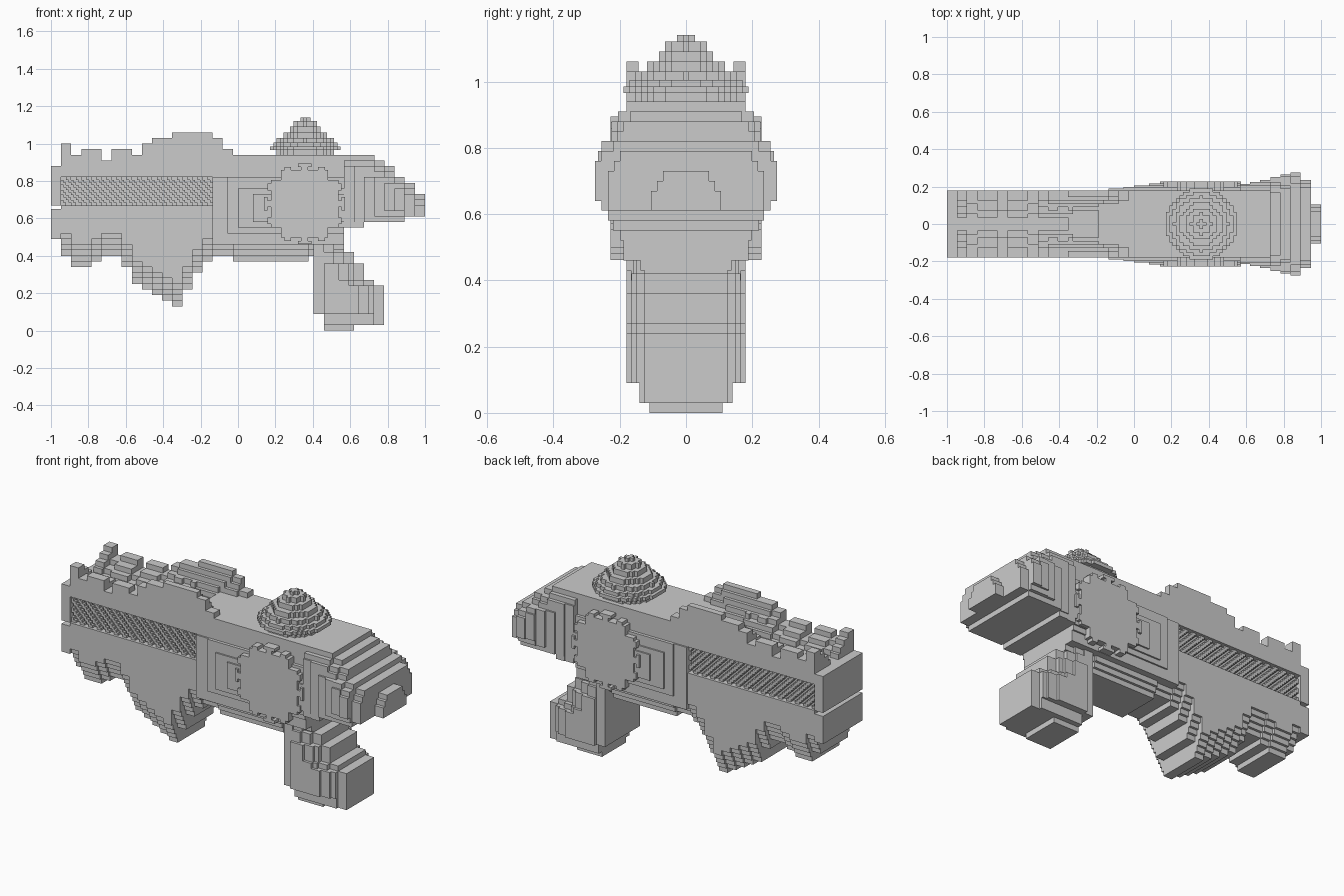
import bpy, bmesh, math

if "Cube" in bpy.data.objects:
    bpy.data.objects.remove(bpy.data.objects["Cube"])


def relief(name, a_range, b_range, da, db, span, axis):
    """Stepped solid: every grid cell is a block reaching span(a, b) = (lo, hi) along the axis."""
    na = round((a_range[1] - a_range[0]) / da)
    nb = round((b_range[1] - b_range[0]) / db)
    sa, sb = (a_range[1] - a_range[0]) / na, (b_range[1] - b_range[0]) / nb
    A = [a_range[0] + i * sa for i in range(na + 1)]
    B = [b_range[0] + j * sb for j in range(nb + 1)]
    cells = {}
    for i in range(na):
        for j in range(nb):
            s = span(A[i] + sa / 2, B[j] + sb / 2)
            if s and s[1] > s[0]:
                cells[i, j] = (round(s[0], 4), round(s[1], 4))
    bm = bmesh.new()

    def face(pts):
        if axis == 'y':
            pts = [(a, h, b) for a, b, h in reversed(pts)]
        bm.faces.new([bm.verts.new(p) for p in pts])

    for (i, j), (lo, hi) in cells.items():
        c = [(A[i], B[j]), (A[i + 1], B[j]), (A[i + 1], B[j + 1]), (A[i], B[j + 1])]
        face([(*p, hi) for p in c])
        face([(*p, lo) for p in reversed(c)])
        for k, (di, dj) in enumerate(((0, -1), (1, 0), (0, 1), (-1, 0))):
            p, q = c[k], c[(k + 1) % 4]
            n = cells.get((i + di, j + dj))
            walls = [(lo, hi)] if n is None else [(max(lo, n[1]), hi), (lo, min(hi, n[0]))]
            for u, v in walls:
                if v - u > 1e-5:
                    face([(*p, u), (*q, u), (*q, v), (*p, v)])
    bmesh.ops.remove_doubles(bm, verts=bm.verts, dist=1e-5)
    me = bpy.data.meshes.new(name)
    bm.to_mesh(me)
    bm.free()
    ob = bpy.data.objects.new(name, me)
    bpy.context.collection.objects.link(ob)
    return ob


def stairs(table, x):
    """Value of the last step whose start lies below x."""
    value = table[0][1]
    for start, v in table:
        if x >= start:
            value = v
    return value


def sym(w):
    return (-w, w) if w > 0 else None


def snap(v, s):
    return round(v / s) * s


# Lower barrel with tapered fore grip
BOTTOM = [(-1, .4), (-.892, .34), (-.784, .37), (-.73, .4), (-.622, .33), (-.568, .24),
          (-.514, .21), (-.46, .18), (-.406, .15), (-.352, .13), (-.298, .22),
          (-.244, .31), (-.19, .37), (-.136, .4), (-.03, .37), (.38, .4)]


def lower_width(x, z):
    d = z - stairs(BOTTOM, x)
    if d < 0:
        return 0
    return .18 - .014 * max(0, 4 - int(d / .03))


relief("lower_barrel", (-.946, -.136), (.13, .67), .054, .03,
       lambda x, z: sym(lower_width(x, z)), 'y')

# Muzzle end blocks
relief("muzzle_lower", (-1, -.946), (.49, .65), .054, .16, lambda x, z: sym(.18), 'y')
relief("muzzle_upper", (-1, -.946), (.67, .88), .054, .21, lambda x, z: sym(.18), 'y')

# Diagonal lattice recessed in the side slots
relief("slot_lattice", (-.946, -.136), (.67, .82), .0135, .0136,
       lambda x, z: sym(.145 + .02 * (((x + z) / .054) % 1 < .5)), 'y')

# Twin side fins with a stepped valley between them
TOP = [(-1, 1.0), (-.9, .94), (-.85, .97), (-.73, .91), (-.67, .97), (-.58, .94),
       (-.52, 1.0), (-.46, 1.035), (-.352, 1.06), (-.14, 1.03), (-.085, .97)]


def valley(x, y):
    top = stairs(TOP, x)
    t = min(1, max(0, (x + .5) / .45))
    floor, inner = .86 + .08 * t, .12 * t
    slope = min(1, max(0, (abs(y) - inner) / (.155 - inner)))
    return .82, min(top, snap(floor + (max(top, floor) - floor) * slope, .03) + .01)


relief("top_fins", (-.946, -.028), (-.18, .18), .027, .018, valley, 'z')


# Central body with bulging side collars
def body_width(x, z):
    w = lower_width(x, z)
    ring = int((.18 - abs(z - .66)) / .035)
    if ring >= 0 and w > 0:
        w = max(w, .18 + .009 * min(4, ring + 1, 1 + int((x + .136) / .07)))
    return w


relief("body", (-.136, .566), (.37, .82), .027, .03, lambda x, z: sym(body_width(x, z)), 'y')
relief("body_top", (-.028, .566), (.82, .94), .054, .03, lambda x, z: sym(.18), 'y')


# Toothed side discs
def gear(x, z):
    dx, dz = x - .356, z - .678
    r, a = math.hypot(dx, dz), math.atan2(dz, dx)
    return sym(.228) if r < (.215 if math.cos(12 * a) > -.1 else .19) else None


relief("side_gear", (.14, .572), (.462, .894), .018, .018, gear, 'y')

# Flared rear housing
REAR_TOP = [(.5, .94), (.72, .91), (.775, .88), (.83, .82), (.885, .79), (.94, .73)]
REAR_LOW = [(.5, .55), (.67, .58), (.88, .61)]
REAR_W = [(.5, .215), (.62, .225), (.67, .235), (.72, .25), (.775, .265), (.83, .275),
          (.885, .235), (.94, .105)]
CAP = [(0, .22), (.58, .235), (.61, .255), (.64, .275), (.79, .255), (.82, .225),
       (.88, .205), (.91, .18)]


def rear(x, z):
    top, low = stairs(REAR_TOP, x), stairs(REAR_LOW, x)
    if not low < z < top:
        return None
    w = min(stairs(REAR_W, x), stairs(CAP, z))
    if x > .72:
        w -= .018 * max(0, 2 - int((top - z) / .03))
    return sym(w)


relief("rear_housing", (.566, 1), (.55, .94), .054, .03, rear, 'y')

# Raked hand grip
GRIP_LEFT = [(0, .46), (.1, .405)]
GRIP_RIGHT = [(0, .62), (.03, .78), (.245, .72), (.27, .67), (.365, .61), (.43, .555)]


def grip(x, z):
    left, right = stairs(GRIP_LEFT, z), stairs(GRIP_RIGHT, z)
    if not left < x < right:
        return None
    w = stairs([(0, .125), (.045, .15), (.09, .165), (.14, .18)], right - x)
    w = min(w, stairs([(0, .16), (.05, .18)], x - left))
    return sym(min(w, stairs([(0, .11), (.03, .14), (.1, .18)], z)))


relief("hand_grip", (.405, .78), (0, .6), .0268, .03, grip, 'y')


# Stepped dome on top
def dome(x, y):
    r = math.hypot(x - .36, y)
    if r > .188:
        return None
    return (.93 if r < .155 else .965), stairs(
        [(0, 1.14), (.022, 1.12), (.055, 1.09), (.085, 1.06), (.115, 1.03), (.145, 1.005),
         (.168, .985)], r)


relief("top_dome", (.171, .549), (-.189, .189), .018, .018, dome, 'z')
